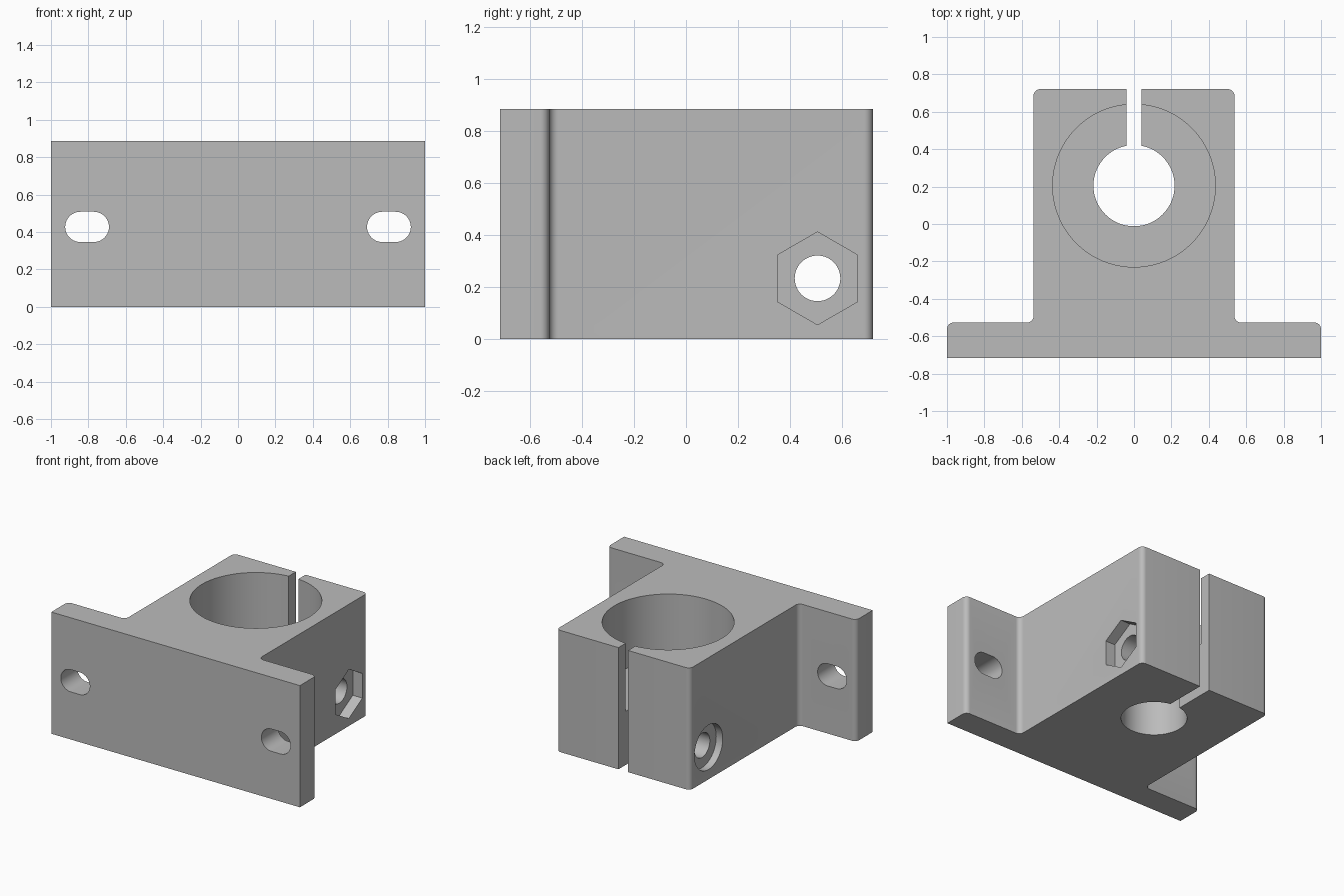
import bpy, bmesh
from math import cos, sin, pi, radians
from mathutils import Vector

cube = bpy.data.objects.get("Cube")
if cube:
    bpy.data.objects.remove(cube, do_unlink=True)

HEIGHT = 0.885
BORE_Y = 0.205
SCREW = (0.507, 0.233)


def arc(center, radius, start, end, steps):
    """Points along an arc, angles in degrees."""
    return [(center[0] + radius * cos(radians(start + (end - start) * i / steps)),
             center[1] + radius * sin(radians(start + (end - start) * i / steps)))
            for i in range(steps + 1)]


def circle(center, radius, sides, start=0):
    return arc(center, radius, start, start + 360, sides)[:-1]


def rounded(corners, steps=8):
    """Outline from (x, y, radius) corners, rounding those with a radius."""
    points = []
    for i, (x, y, r) in enumerate(corners):
        p = Vector((x, y))
        if r == 0:
            points.append((x, y))
            continue
        a = (Vector(corners[i - 1][:2]) - p).normalized()
        b = (Vector(corners[(i + 1) % len(corners)][:2]) - p).normalized()
        c = p + (a + b) * r
        for k in range(steps + 1):
            t = pi / 2 * k / steps
            points.append(tuple(c - b * r * cos(t) - a * r * sin(t)))
    return points


def prism(name, outline, low, high, axis):
    """Extrude a flat outline along the x, y or z axis."""
    place = {"x": lambda p, h: (h, p[0], p[1]),
             "y": lambda p, h: (p[0], h, p[1]),
             "z": lambda p, h: (p[0], p[1], h)}[axis]
    bm = bmesh.new()
    base = [bm.verts.new(place(p, low)) for p in outline]
    top = [bm.verts.new(place(p, high)) for p in outline]
    bm.faces.new(base)
    bm.faces.new(top)
    for i in range(len(base)):
        j = (i + 1) % len(base)
        bm.faces.new((base[i], base[j], top[j], top[i]))
    bmesh.ops.recalc_face_normals(bm, faces=bm.faces)
    mesh = bpy.data.meshes.new(name)
    bm.to_mesh(mesh)
    bm.free()
    obj = bpy.data.objects.new(name, mesh)
    bpy.context.collection.objects.link(obj)
    return obj


# Bracket body: flanged T outline with rounded corners
R = 0.035
right_half = [(1, -0.717, 0), (1, -0.527, R), (0.537, -0.527, R), (0.537, 0.721, R)]
left_half = [(-x, y, r) for x, y, r in reversed(right_half)]
body = prism("clamp_bracket", rounded(right_half + left_half), 0, HEIGHT, "z")

# Cutters: stepped bore, clamping gap, screw passage with its two pockets
cutters = [
    prism("wide_bore_cutter", circle((0, BORE_Y), 0.435, 96), 0.39, 1.1, "z"),
    prism("narrow_bore_cutter", circle((0, BORE_Y), 0.217, 64), -0.2, 0.6, "z"),
    prism("gap_cutter", [(-0.039, BORE_Y), (0.039, BORE_Y), (0.039, 1), (-0.039, 1)],
          -0.3, 1.2, "z"),
    prism("screw_hole_cutter", circle(SCREW, 0.088, 48), -0.8, 0.8, "x"),
    prism("nut_pocket_cutter", circle(SCREW, 0.179, 6, 90), 0.46, 0.7, "x"),
    prism("screw_head_cutter", circle(SCREW, 0.162, 64), -0.7, -0.485, "x"),
]

# Cutters: mounting slots in both flanges
for side in (-1, 1):
    middle, z, r, half = side * 0.807, 0.427, 0.081, 0.036
    outline = (arc((middle + half, z), r, -90, 90, 20)
               + arc((middle - half, z), r, 90, 270, 20))
    cutters.append(prism("mounting_slot_cutter", outline, -0.9, -0.4, "y"))

for ob in bpy.context.selected_objects:
    ob.select_set(False)
body.select_set(True)
bpy.context.view_layer.objects.active = body
for cutter in cutters:
    cutter.hide_render = True
    mod = body.modifiers.new(cutter.name, "BOOLEAN")
    mod.operation = "DIFFERENCE"
    mod.solver = "EXACT"
    mod.object = cutter
    bpy.ops.object.modifier_apply(modifier=mod.name)
    bpy.data.objects.remove(cutter, do_unlink=True)

# Plain grey finish, sharp rims and smooth curves
grey = bpy.data.materials.new("plain_grey")
grey.use_nodes = True
colour = (0.5, 0.5, 0.5, 1)
grey.diffuse_color = colour
grey.node_tree.nodes["Principled BSDF"].inputs["Base Color"].default_value = colour
body.data.materials.clear()
body.data.materials.append(grey)
bpy.ops.object.shade_smooth_by_angle(angle=radians(30))
